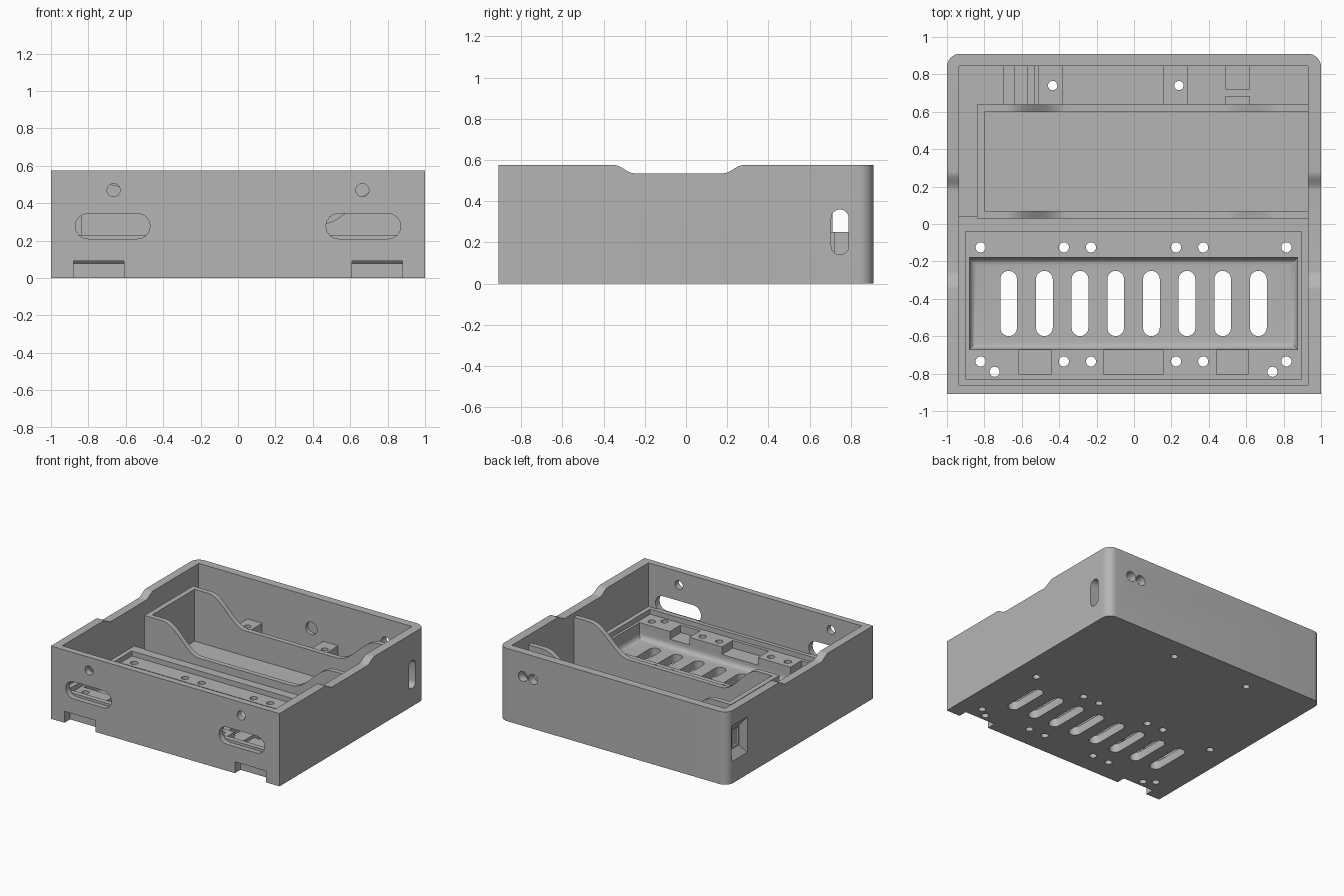
import bpy, bmesh, math
from mathutils import Vector

cube = bpy.data.objects.get("Cube")
if cube:
    bpy.data.objects.remove(cube, do_unlink=True)

grey = bpy.data.materials.new("plain grey")
grey.use_nodes = True
grey.diffuse_color = (0.46, 0.46, 0.46, 1)
grey.node_tree.nodes["Principled BSDF"].inputs["Base Color"].default_value = (0.46, 0.46, 0.46, 1)


def finish(name, bm):
    bmesh.ops.recalc_face_normals(bm, faces=bm.faces)
    mesh = bpy.data.meshes.new(name)
    bm.to_mesh(mesh)
    bm.free()
    mesh.materials.append(grey)
    ob = bpy.data.objects.new(name, mesh)
    bpy.context.collection.objects.link(ob)
    return ob


def prism(name, pts, axis, lo, hi):
    """Extrude a 2D outline along an axis; the outline uses the other two axes in order."""
    def at(p, t):
        c = list(p)
        c.insert("xyz".index(axis), t)
        return c
    bm = bmesh.new()
    a = [bm.verts.new(at(p, lo)) for p in pts]
    b = [bm.verts.new(at(p, hi)) for p in pts]
    bm.faces.new(a)
    bm.faces.new(b)
    n = len(pts)
    for i in range(n):
        bm.faces.new((a[i], a[(i + 1) % n], b[(i + 1) % n], b[i]))
    return finish(name, bm)


def box(name, x0, x1, y0, y1, z0, z1):
    return prism(name, [(x0, y0), (x1, y0), (x1, y1), (x0, y1)], "z", z0, z1)


def arc(cx, cy, r, a0, a1, n=8):
    return [(cx + r * math.cos(math.radians(a0 + (a1 - a0) * i / n)),
             cy + r * math.sin(math.radians(a0 + (a1 - a0) * i / n))) for i in range(n + 1)]


def slot(x0, x1, y0, y1):
    r = min(x1 - x0, y1 - y0) / 2
    if x1 - x0 > y1 - y0:
        return arc(x1 - r, y0 + r, r, -90, 90) + arc(x0 + r, y0 + r, r, 90, 270)
    return arc(x0 + r, y1 - r, r, 0, 180) + arc(x0 + r, y0 + r, r, 180, 360)


def circle(x, y, r):
    return arc(x, y, r, 0, 345, 23)


def ease(x0, z0, x1, z1, n=12):
    return [(x0 + (x1 - x0) * i / n,
             z0 + (z1 - z0) * (1 - math.cos(math.pi * i / n)) / 2) for i in range(n + 1)]


def cut(targets, cutter):
    cutter.hide_render = True
    for ob in targets:
        mod = ob.modifiers.new("cut", "BOOLEAN")
        mod.operation = "DIFFERENCE"
        mod.solver = "EXACT"
        mod.object = cutter
        bpy.context.view_layer.objects.active = ob
        bpy.ops.object.modifier_apply(modifier=mod.name)
    bpy.data.objects.remove(cutter, do_unlink=True)


# Outer shell with rounded back corners
H = 0.575
outline = [(-1, -0.91), (1, -0.91)] + arc(0.93, 0.84, 0.07, 0, 90) + arc(-0.93, 0.84, 0.07, 90, 180)
shell = prism("outer_shell", outline, "z", 0, H)
cut([shell], box("cavity", -0.935, 0.93, -0.86, 0.845, 0.06, 1))

# Finger dips in the side walls
dip = ease(-0.35, H, -0.25, 0.535) + ease(0.18, 0.535, 0.28, H) + [(0.28, 0.7), (-0.35, 0.7)]
cut([shell], prism("dip", dip, "x", -1.2, 1.2))

# Electronics deck: raised rim, flat deck and a sunken vent pan
deck = box("electronics_deck", -0.945, 0.94, -0.87, 0.04, 0.03, 0.23)
cut([deck], box("deck_recess", -0.9, 0.895, -0.83, -0.04, 0.19, 1))
pan = box("pan", -0.88, 0.875, -0.67, -0.18, 0.068, 0.6)
bm = bmesh.new()
bm.from_mesh(pan.data)
low = [e for e in bm.edges if all(v.co.z < 0.1 for v in e.verts)]
bmesh.ops.bevel(bm, geom=low, offset=0.04, segments=5, profile=0.5, affect="EDGES")
bm.to_mesh(pan.data)
bm.free()
cut([deck], pan)
for x0, x1 in ((-0.615, -0.445), (-0.16, 0.155), (0.44, 0.61)):
    cut([deck], box("connector_pocket", x0, x1, -0.805, -0.66, 0.13, 0.5))

# Vents and screw holes through the deck and floor
for i in range(8):
    x = -0.67 + i * 0.1907
    cut([shell, deck], prism("vent", slot(x - 0.045, x + 0.045, -0.6, -0.25), "z", -0.1, 0.5))
for x in (-0.82, -0.375, -0.23, 0.225, 0.37, 0.815):
    for y in (-0.125, -0.735):
        cut([shell, deck], prism("screw_hole", circle(x, y, 0.027), "z", -0.1, 0.5))
for x in (-0.745, 0.74):
    cut([shell, deck], prism("screw_hole", circle(x, -0.79, 0.027), "z", -0.1, 0.5))

# Front wall: long slots, round holes and foot notches
for s in (-1, 1):
    cut([shell], prism("front_slot", slot(s * 0.67 - 0.2, s * 0.67 + 0.2, 0.21, 0.345), "y", -1, -0.8))
    cut([shell], prism("front_hole", circle(s * 0.665, 0.47, 0.035), "y", -1, -0.8))
    m = s * 0.745
    notch = [(-1, -0.1), (-0.84, -0.1), (-0.84, 0.078), (-0.852, 0.09), (-1, 0.09)]
    cut([shell, deck], prism("foot_notch", notch, "x", m - 0.135, m + 0.135))

# Back wall: twin cable holes and a shallow round pocket inside
for x in (0.79, 0.70):
    cut([shell], prism("cable_hole", circle(x, 0.39, 0.04), "y", 0.8, 1))
cut([shell], prism("round_pocket", circle(0.05, 0.325, 0.05), "y", 0.8, 0.875))

# Side slot on the left wall
cut([shell], prism("side_slot", slot(0.705, 0.79, 0.14, 0.36), "x", 0.9, 1.1))

# Port on the right wall with a flared recess
cut([shell], box("port", -1.1, -0.9, 0.71, 0.79, 0.25, 0.38))
flare = box("flare", -1.01, -0.955, 0.65, 0.87, 0.16, 0.47)
centre = Vector((0, 0.75, 0.315))
for v in flare.data.vertices:
    if v.co.x > -0.98:
        v.co.y = centre.y + (v.co.y - centre.y) * 0.45
        v.co.z = centre.z + (v.co.z - centre.z) * 0.5
cut([shell], flare)

# Battery tray with sweeping side walls
profile = ([(-0.84, 0.03), (0.94, 0.03), (0.94, 0.5)]
           + ease(0.80, 0.5, 0.45, 0.29) + ease(-0.36, 0.29, -0.68, 0.5) + [(-0.84, 0.5)])
tray = prism("battery_tray", profile, "y", 0.03, 0.64)
cut([tray], box("tray_hollow", -0.80, 1.1, 0.07, 0.6, 0.09, 1))

# Rear compartment: screw posts, board guides and clamp blocks
posts = [box("rear_post", x0, x0 + 0.13, 0.63, 0.855, 0.03, 0.25) for x0 in (-0.51, 0.155)]
for x in (-0.435, 0.24):
    cut([shell] + posts, prism("post_hole", circle(x, 0.74, 0.025), "z", -0.1, 0.6))
for x0, x1, z in ((-0.7, -0.64, 0.2), (-0.57, -0.53, 0.2)):
    box("board_guide", x0, x1, 0.63, 0.855, 0.03, z)
box("clamp_front", 0.49, 0.62, 0.63, 0.685, 0.03, 0.25)
box("clamp_back", 0.49, 0.62, 0.72, 0.855, 0.03, 0.25)

# Smooth curved faces while keeping crisp edges
bpy.ops.object.select_all(action="DESELECT")
for ob in bpy.context.scene.objects:
    if ob.type == "MESH" and grey.name in ob.data.materials:
        ob.select_set(True)
bpy.context.view_layer.objects.active = shell
bpy.ops.object.shade_smooth_by_angle(angle=math.radians(30))
